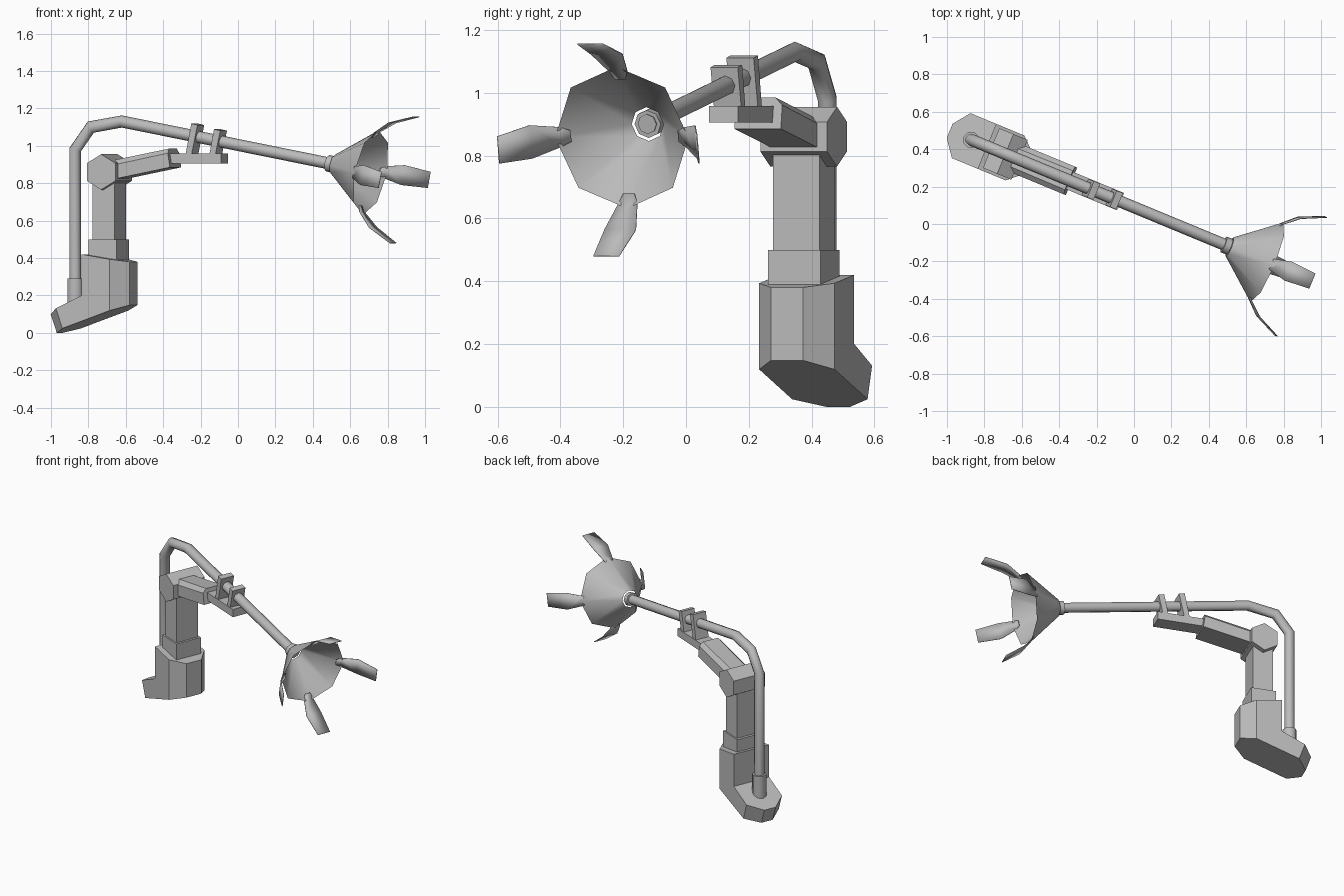
import bpy, bmesh, math
from mathutils import Vector, Matrix

cube = bpy.data.objects.get("Cube")
if cube:
    bpy.data.objects.remove(cube, do_unlink=True)

grey = bpy.data.materials.new("plain grey")
grey.use_nodes = True
grey.diffuse_color = (0.5, 0.5, 0.5, 1)
grey.node_tree.nodes["Principled BSDF"].inputs["Base Color"].default_value = (0.5, 0.5, 0.5, 1)

# Everything is built along local x, then swung round as one assembly
PLACE = Matrix.Translation((-0.87, 0.45, 0)) @ Matrix.Rotation(math.radians(-22.5), 4, 'Z')


def finish(name, bm, smooth=None):
    bmesh.ops.recalc_face_normals(bm, faces=bm.faces)
    mesh = bpy.data.meshes.new(name)
    bm.to_mesh(mesh)
    bm.free()
    mesh.materials.append(grey)
    obj = bpy.data.objects.new(name, mesh)
    bpy.context.collection.objects.link(obj)
    obj.matrix_world = PLACE
    if smooth:
        bpy.ops.object.select_all(action='DESELECT')
        obj.select_set(True)
        bpy.context.view_layer.objects.active = obj
        bpy.ops.object.shade_smooth_by_angle(angle=math.radians(smooth))
    return obj


def prism(name, profile, half, cuts=()):
    """Side profile extruded across the width; cuts slice off mirrored corners."""
    bm = bmesh.new()
    face = bm.faces.new([bm.verts.new((x, -half, z)) for x, z in profile])
    out = bmesh.ops.extrude_face_region(bm, geom=[face])
    bmesh.ops.translate(bm, vec=(0, 2 * half, 0),
                        verts=[g for g in out["geom"] if isinstance(g, bmesh.types.BMVert)])
    for point, normal in cuts:
        for side in (1, -1):
            flip = Vector((1, side, 1))
            cut = bmesh.ops.bisect_plane(
                bm, geom=bm.verts[:] + bm.edges[:] + bm.faces[:], dist=1e-5,
                plane_co=Vector(point) * flip, plane_no=Vector(normal) * flip, clear_outer=True)
            edges = [g for g in cut["geom_cut"] if isinstance(g, bmesh.types.BMEdge)]
            bmesh.ops.holes_fill(bm, edges=edges)
    return finish(name, bm)


def block(name, x0, x1, z0, z1, half):
    return prism(name, [(x0, z0), (x1, z0), (x1, z1), (x0, z1)], half)


def tube(name, path, radii, sides=8, capped=True, smooth=50):
    """Round section swept along a path in the x-z plane, with mitred bends."""
    pts = [Vector((x, 0, z)) for x, z in path]
    bm = bmesh.new()
    rings = []
    for i, p in enumerate(pts):
        before = (p - pts[i - 1]).normalized() if i else (pts[1] - p).normalized()
        after = (pts[i + 1] - p).normalized() if i + 1 < len(pts) else before
        t = (before + after).normalized()
        up = Vector((-t.z, 0, t.x)) / t.dot(before)
        ring = []
        for k in range(sides):
            a = math.tau * k / sides
            ring.append(bm.verts.new(p + radii[i] * (up * math.cos(a) + Vector((0, math.sin(a), 0)))))
        rings.append(ring)
    for a, b in zip(rings, rings[1:]):
        for k in range(sides):
            j = (k + 1) % sides
            bm.faces.new((a[k], a[j], b[j], b[k]))
    if capped:
        bm.faces.new(rings[0])
        bm.faces.new(rings[-1])
    return finish(name, bm, smooth)


# Base: L-shaped side profile with clipped corners on a sloping underside
prism("base", [(-0.09, 0), (0.336, 0.148), (0.336, 0.38), (0.09, 0.42), (0.09, 0.2), (-0.125, 0.1)], 0.13,
      cuts=[((0.253, 0.13, 0.1), (0.075, 0.083, 0)),
            ((-0.058, 0.13, 0.13), (-0.08, 0.07, -0.028))])

# Upright column and hinge
block("collar", 0.115, 0.275, 0.36, 0.5, 0.09)
block("column", 0.133, 0.26, 0.48, 0.84, 0.08)
hexagon = [(0.197 + 0.095 * math.sin(k * math.pi / 3), 0.86 + 0.095 * math.cos(k * math.pi / 3))
           for k in range(6)]
prism("hinge", hexagon, 0.115)

# Support arm, its extension and the two pipe brackets
prism("arm", [(0.22, 0.815), (0.58, 0.885), (0.565, 0.985), (0.2, 0.915)], 0.08,
      cuts=[((0.565, 0.055, 0.985), (-0.14, 0.7, 0.7))])
block("arm_extension", 0.5, 0.864, 0.905, 0.958, 0.05)
for name, x, top in (("rear_bracket", 0.672, 1.115), ("front_bracket", 0.81, 1.085)):
    lean = (top - 0.94) * 0.21
    prism(name, [(x - 0.018, 0.935), (x + 0.018, 0.945), (x + 0.018 + lean, top - 0.004),
                 (x - 0.018 + lean, top + 0.004)], 0.047)

# Bent pipe and its sleeve
tube("pipe_sleeve", [(0, 0.13), (0, 0.29)], [0.045] * 2)
tube("pipe", [(0, 0.2), (0, 0.98), (0.09, 1.1), (0.27, 1.13), (1.5, 0.9)], [0.032] * 5)

# Flared head: hub ring and open cone
hub, rim = Vector((1.495, 0, 0.9)), Vector((1.71, 0, 0.857))
axis = (rim - hub).normalized()
back = hub - axis * 0.035
tube("hub_ring", [(back.x, back.z), (hub.x, hub.z)], [0.045] * 2)
tube("cone", [(hub.x, hub.z), (rim.x, rim.z)], [0.055, 0.23], capped=False)

# Four bent petals: forward offset, radius and half width at each station
stations = [(-0.025, 0.185, 0.018), (-0.01, 0.215, 0.032), (0.07, 0.285, 0.054), (0.2, 0.344, 0.044)]
up = Vector((-axis.z, 0, axis.x))
across = Vector((0, 1, 0))
for i, name in enumerate(("top", "left", "bottom", "right")):
    a = i * math.pi / 2
    out = up * math.cos(a) + across * math.sin(a)
    side = across * math.cos(a) - up * math.sin(a)
    bm = bmesh.new()
    rows = [[bm.verts.new(rim + axis * f + out * r + side * w * s) for s in (-1, 1)]
            for f, r, w in stations]
    for p, q in zip(rows, rows[1:]):
        bm.faces.new((p[0], p[1], q[1], q[0]))
    petal = finish(name + "_petal", bm, 40)
    thick = petal.modifiers.new("thickness", 'SOLIDIFY')
    thick.thickness = 0.004
    thick.offset = 0
